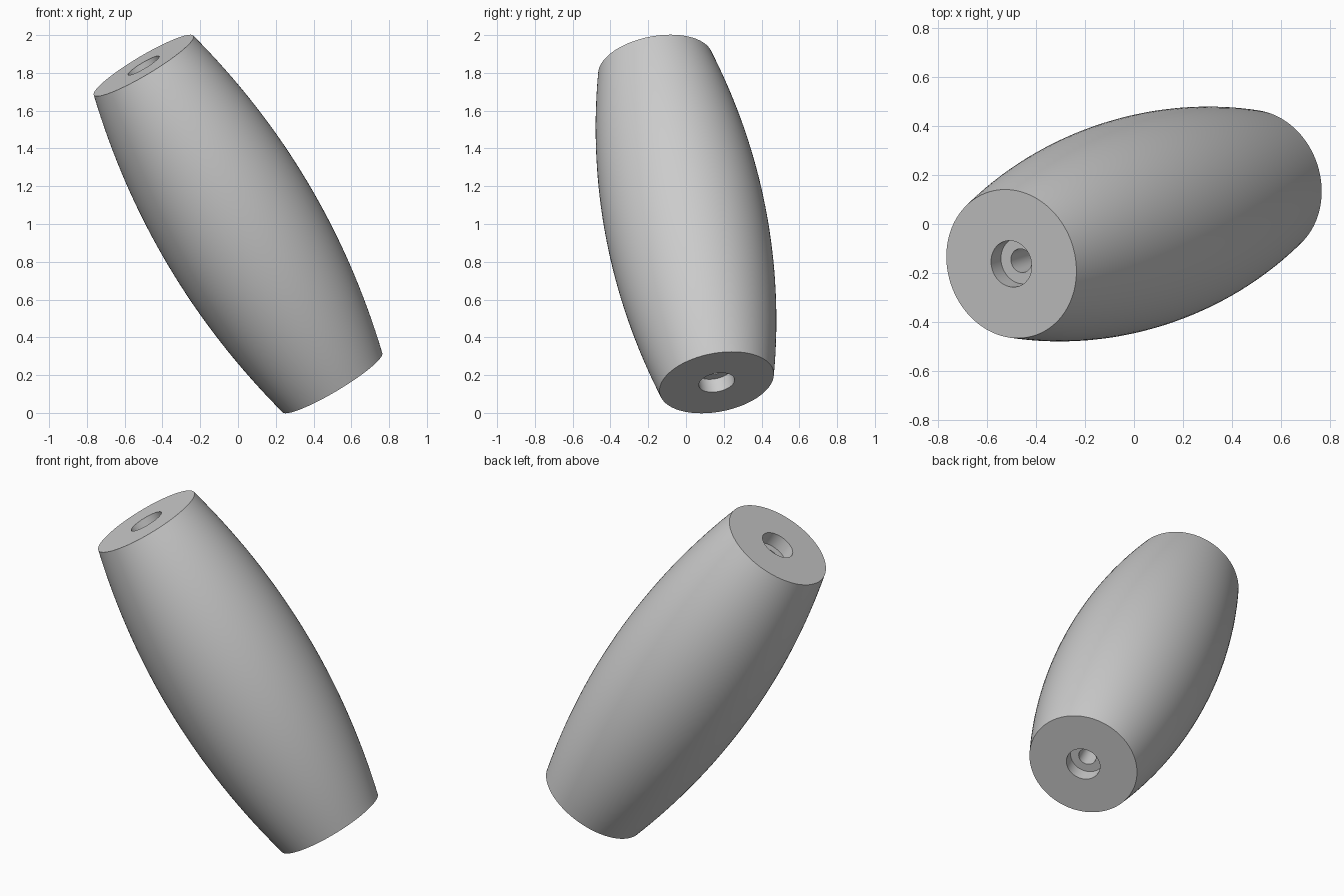
import bpy, bmesh, math
from mathutils import Vector, Matrix

cube = bpy.data.objects.get("Cube")
if cube:
    bpy.data.objects.remove(cube, do_unlink=True)

SEGMENTS = 96
HALF = 0.99         # half the length along the axis
R_MID, R_END = 0.43, 0.307
R_RECESS, R_BORE, RECESS_DEPTH = 0.096, 0.049, 0.08
AXIS = Vector((-1.0, -0.325, 1.68)).normalized()

# Plain grey material
grey = bpy.data.materials.new("plain grey")
grey.use_nodes = True
colour = (0.6, 0.6, 0.6, 1.0)
grey.diffuse_color = colour
grey.node_tree.nodes["Principled BSDF"].inputs["Base Color"].default_value = colour

# Closed cross-section: bulging outer wall, flat ends, stepped through hole
steps = 32
profile = []
for i in range(steps + 1):
    t = 2 * i / steps - 1
    profile.append((R_MID - (R_MID - R_END) * t * t, t * HALF))
floor = HALF - RECESS_DEPTH
profile += [(R_RECESS, HALF), (R_RECESS, floor), (R_BORE, floor),
            (R_BORE, -floor), (R_RECESS, -floor), (R_RECESS, -HALF)]

# Barrel grip, turned around its own axis and then tilted
bm = bmesh.new()
verts = [bm.verts.new((r, 0, z)) for r, z in profile]
edges = [bm.edges.new((a, b)) for a, b in zip(verts, verts[1:] + verts[:1])]
bmesh.ops.spin(bm, geom=verts + edges, cent=(0, 0, 0), axis=(0, 0, 1),
               angle=2 * math.pi, steps=SEGMENTS, use_merge=True)
bmesh.ops.remove_doubles(bm, verts=bm.verts[:], dist=0.0001)
bmesh.ops.recalc_face_normals(bm, faces=bm.faces[:])
tilt = AXIS.to_track_quat('Z', 'Y').to_matrix().to_4x4()
bm.transform(Matrix.Translation((0, 0, 1)) @ tilt)

mesh = bpy.data.meshes.new("barrel_grip")
bm.to_mesh(mesh)
bm.free()
mesh.materials.append(grey)
grip = bpy.data.objects.new("barrel_grip", mesh)
bpy.context.collection.objects.link(grip)

bpy.ops.object.select_all(action='DESELECT')
grip.select_set(True)
bpy.context.view_layer.objects.active = grip
bpy.ops.object.shade_smooth_by_angle(angle=math.radians(30))
